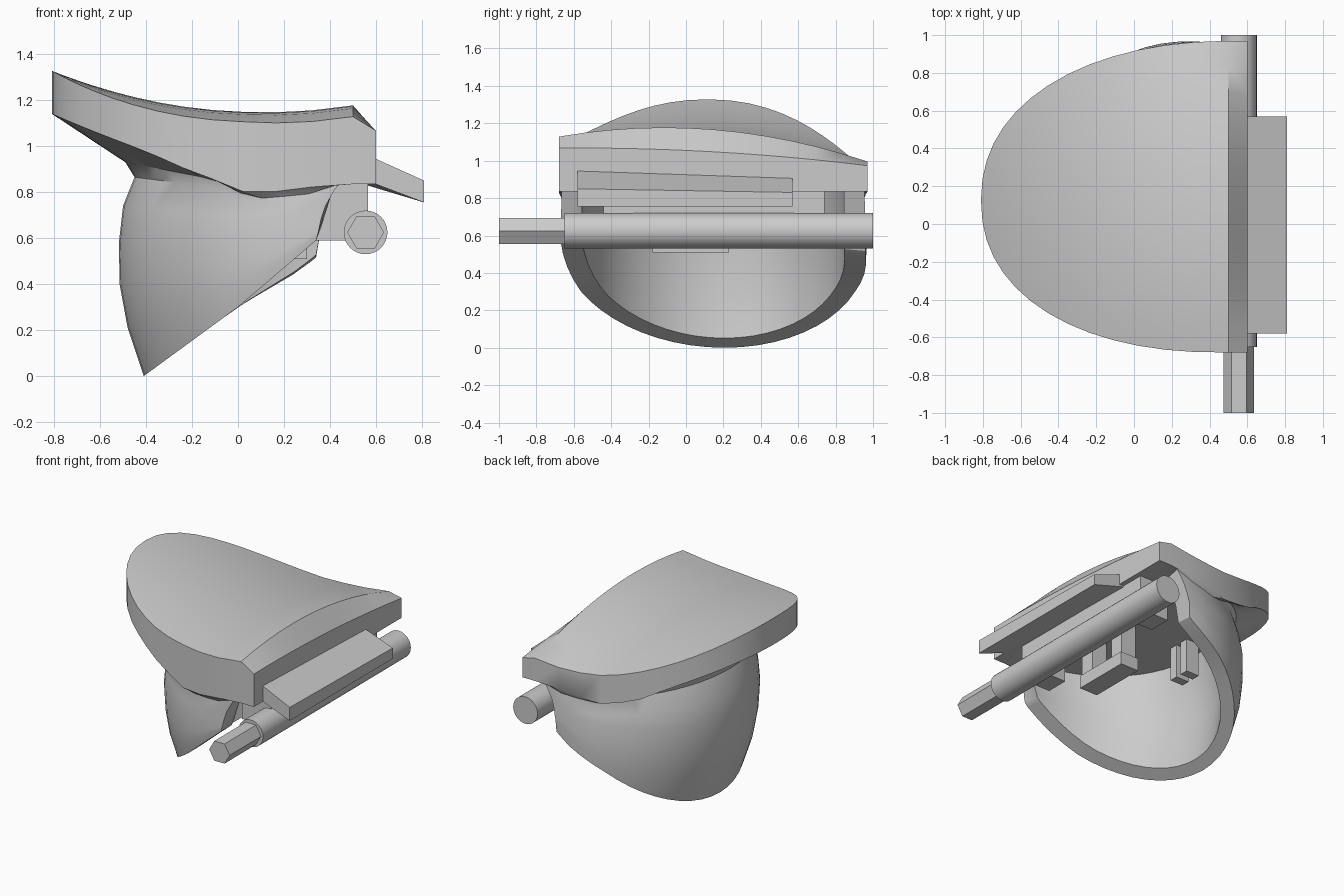
import bpy, bmesh, math

cube = bpy.data.objects.get("Cube")
if cube:
    bpy.data.objects.remove(cube, do_unlink=True)

grey = bpy.data.materials.new("light_grey")
grey.use_nodes = True
grey.diffuse_color = (0.6, 0.6, 0.6, 1)
grey.node_tree.nodes["Principled BSDF"].inputs["Base Color"].default_value = (0.6, 0.6, 0.6, 1)


def finish(name, bm, angle=None):
    bmesh.ops.recalc_face_normals(bm, faces=bm.faces)
    mesh = bpy.data.meshes.new(name)
    bm.to_mesh(mesh)
    bm.free()
    mesh.materials.append(grey)
    obj = bpy.data.objects.new(name, mesh)
    bpy.context.collection.objects.link(obj)
    if angle:
        bpy.ops.object.select_all(action='DESELECT')
        obj.select_set(True)
        bpy.context.view_layer.objects.active = obj
        bpy.ops.object.shade_smooth_by_angle(angle=math.radians(angle))
    return obj


def prism(name, profile, y0, y1, taper=0.0, angle=None):
    """Extrude an (x, z) profile along y, its height shrinking by taper."""
    bm = bmesh.new()
    base = min(z for x, z in profile)
    ends = [[bm.verts.new((x, y, z - taper * y * (z - base))) for x, z in profile] for y in (y0, y1)]
    n = len(profile)
    for i in range(n):
        j = (i + 1) % n
        bm.faces.new((ends[0][i], ends[0][j], ends[1][j], ends[1][i]))
    bm.faces.new(ends[0])
    bm.faces.new(ends[1][::-1])
    return finish(name, bm, angle)


def box(name, x0, x1, y0, y1, z0, z1):
    return prism(name, [(x0, z0), (x1, z0), (x1, z1), (x0, z1)], y0, y1)


def circle(cx, cz, r, n):
    return [(cx + r * math.cos(math.tau * i / n), cz + r * math.sin(math.tau * i / n)) for i in range(n)]


def table(*pts):
    """Height as a piecewise linear function of x."""
    def f(x, y):
        if x <= pts[0][0]:
            return pts[0][1]
        for (xa, za), (xb, zb) in zip(pts, pts[1:]):
            if x <= xb:
                return za + (zb - za) * (x - xa) / (xb - xa)
        return pts[-1][1]
    return f


def droop(x, y):
    return -0.154 * y * y - (0.036 + 0.08 * min(x, 0)) * y


def top_z(x, y):
    if x > 0.55:
        return 1.055 - 0.045 * y - 0.04 * y * y
    return 1.145 + 0.21 * (x - 0.12) ** 2 + droop(x, y)


edge = table((-0.81, 1.14), (-0.4, 1.0), (-0.1, 0.87), (0.06, 0.79), (0.42, 0.835), (0.6, 0.835))
lip = table((-0.41, 0), (0, 0.3), (0.34, 0.59))


def edge_z(x, y):
    return edge(x, y) + 0.6 * droop(x, y) * min(1, max(0, (0.1 - x) / 0.3))


def lip_z(x, y):
    sag = 0.09 * max(0, y - 0.15) * min(1, max(0, x / 0.28))
    return lip(x, y) - sag


def inner_lip_z(x, y):
    return max(0.05, lip_z(x, y))


# Shell rings: tip x, end x, sideways tip shift, half width, roundness, height
STEPS = 28
YC = 0.145
RINGS = [
    (-0.81, 0.6, -0.02, 0.825, 2.2, top_z),
    (-0.81, 0.6, -0.02, 0.825, 2.2, edge_z),
    (-0.49, 0.44, 0, 0.81, 2.1, table((-0.49, 0.93), (-0.1, 0.855), (0.06, 0.77), (0.3, 0.79), (0.44, 0.835))),
    (-0.45, 0.42, 0, 0.81, 2.1, table((-0.45, 0.865), (-0.1, 0.82), (0.06, 0.75), (0.42, 0.81))),
    (-0.5, 0.38, 0.02, 0.812, 2.05, table((-0.5, 0.74), (0.1, 0.69), (0.38, 0.74))),
    (-0.518, 0.36, 0.03, 0.815, 2.05, table((-0.515, 0.58), (0.36, 0.68))),
    (-0.515, 0.35, 0.04, 0.82, 2, table((-0.515, 0.4), (0.1, 0.5), (0.35, 0.63))),
    (-0.48, 0.345, 0.05, 0.82, 2, table((-0.48, 0.21), (0, 0.39), (0.345, 0.61))),
    (-0.41, 0.34, 0.06, 0.815, 2, lip_z),
    (-0.34, 0.34, 0.06, 0.7, 2, inner_lip_z),
    (-0.41, 0.36, 0.03, 0.7, 2, table((-0.41, 0.42), (0.36, 0.64))),
    (-0.36, 0.42, 0, 0.7, 2, table((0, 0.835), (1, 0.835))),
]

bm = bmesh.new()
rings = []
for tip, end, shift, hw, n, height in RINGS:
    shoulder = end - (0.1 if end > 0.5 else 0.02)
    pts = [(end, YC - hw)]
    for i in range(STEPS + 1):
        a = math.pi * (i / STEPS - 0.5)
        c, s = abs(math.cos(a)), math.sin(a)
        pts.append((shoulder - (shoulder - tip) * c ** (2 / n),
                    YC + shift * c + hw * math.copysign(abs(s) ** (2 / n), s)))
    pts.append((end, YC + hw))
    rings.append([bm.verts.new((x, y, height(x, y))) for x, y in pts])
for a, b in zip(rings, rings[1:]):
    for i in range(len(a) - 1):
        bm.faces.new((a[i], a[i + 1], b[i + 1], b[i]))

# Saddle-shaped top, row by row between the two sides
ACROSS = 12
rim = rings[0]
rows = []
for i in range(len(rim) // 2):
    p, q = rim[i], rim[-1 - i]
    row = [p]
    for k in range(1, ACROSS):
        co = p.co.lerp(q.co, k / ACROSS)
        row.append(bm.verts.new((co.x, co.y, top_z(co.x, co.y))))
    rows.append(row + [q])
for a, b in zip(rows, rows[1:]):
    for k in range(ACROSS):
        bm.faces.new((a[k], a[k + 1], b[k + 1], b[k]))
tip = rim[len(rim) // 2]
for k in range(ACROSS):
    bm.faces.new((rows[-1][k], rows[-1][k + 1], tip))

# Flat back face, ceiling and wall ends
bm.faces.new(rows[0] + [rings[1][-1], rings[1][0]])
bm.faces.new(rings[-1] + [rings[2][-1], rings[1][-1], rings[1][0], rings[2][0]])
for side in (0, -1):
    bm.faces.new([r[side] for r in rings[2:]])
finish("shell", bm, 32)

# Sloping rear ledge
prism("rear_ledge", [(0.55, 0.945), (0.6, 0.925), (0.81, 0.84), (0.81, 0.755), (0.56, 0.84)],
      -0.58, 0.57, 0.2)

# Rod with hexagonal end
prism("rod", circle(0.555, 0.625, 0.095, 32), -0.65, 1.0, angle=30)
prism("hex_end", circle(0.555, 0.625, 0.08, 6), -1.0, -0.64)

# Panel behind the rod with a deep bracket at each end
box("rod_panel", 0.5, 0.565, -0.43, 0.73, 0.62, 0.84)
for name, y0 in (("right_bracket", -0.44), ("left_bracket", 0.58)):
    box(name, 0.34, 0.566, y0, y0 + 0.16, 0.59, 0.85)

# Middle bracket: a low bar on two posts
box("middle_bar", 0.16, 0.3, -0.18, 0.23, 0.51, 0.6)
for name, y0 in (("middle_post_right", -0.17), ("middle_post_left", 0.12)):
    box(name, 0.17, 0.29, y0, y0 + 0.1, 0.59, 0.85)

# Small pair of studs deep inside
for name, y0 in (("stud_right", 0.15), ("stud_left", 0.25)):
    box(name, -0.28, -0.18, y0, y0 + 0.06, 0.6, 0.85)
